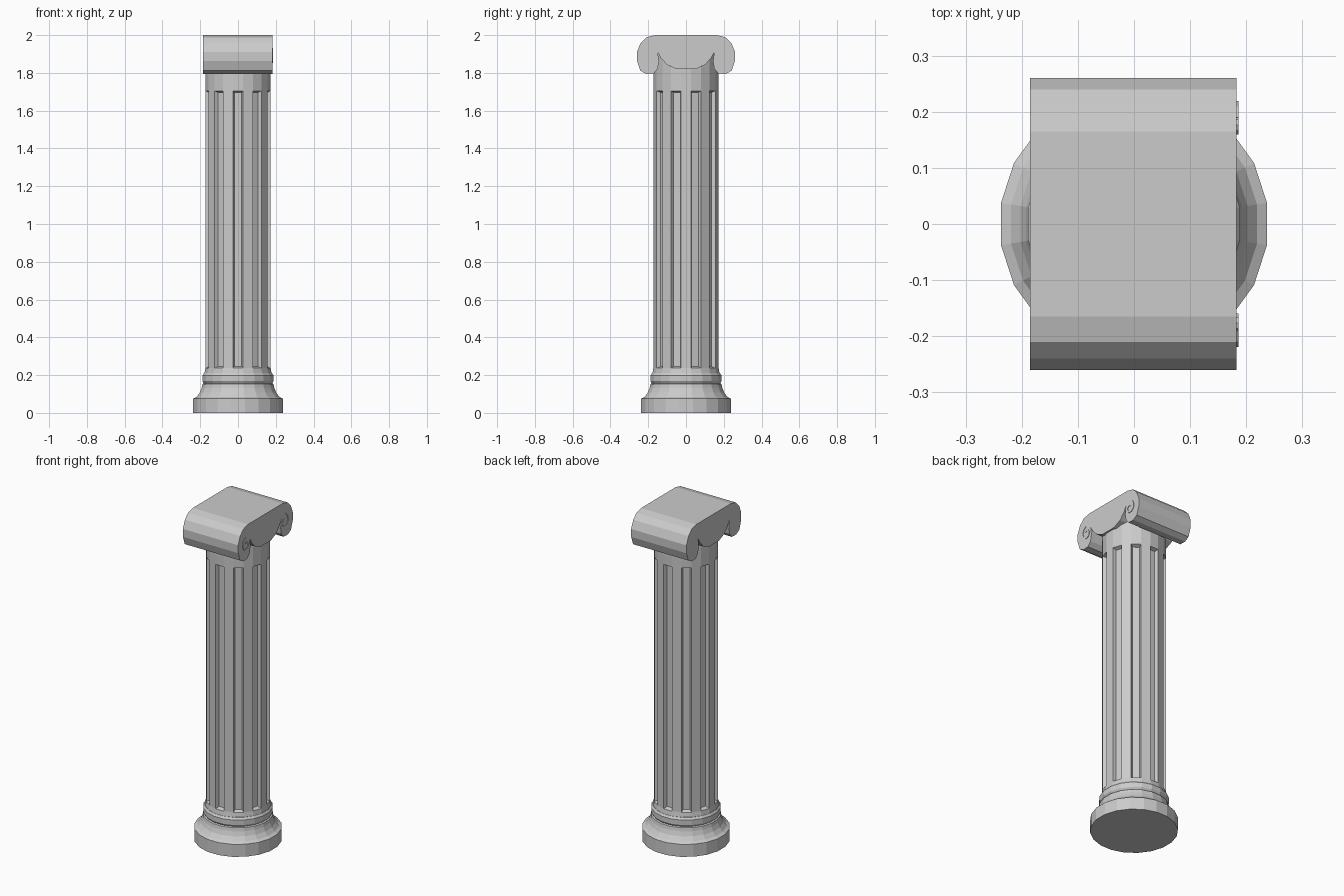
import bpy, bmesh
from math import sin, cos, pi, radians, atan2

if "Cube" in bpy.data.objects:
    bpy.data.objects.remove(bpy.data.objects["Cube"])

SIDES = 20


def finish(bm, name):
    bmesh.ops.recalc_face_normals(bm, faces=bm.faces)
    mesh = bpy.data.meshes.new(name)
    bm.to_mesh(mesh)
    bm.free()
    obj = bpy.data.objects.new(name, mesh)
    bpy.context.collection.objects.link(obj)
    return obj


def lathe(profile):
    """Closed turned solid, with flat sides facing the axes."""
    bm = bmesh.new()
    rings = [[bm.verts.new((r * cos((i + .5) * 2 * pi / SIDES),
                            r * sin((i + .5) * 2 * pi / SIDES), z))
              for i in range(SIDES)] for r, z in profile]
    for a, b in zip(rings, rings[1:]):
        for i in range(SIDES):
            j = (i + 1) % SIDES
            bm.faces.new((a[i], a[j], b[j], b[i]))
    bm.faces.new(rings[0][::-1])
    bm.faces.new(rings[-1])
    bmesh.ops.recalc_face_normals(bm, faces=bm.faces)
    return bm


def prism_x(bm, outline, x0, x1):
    """Extrude a (y, z) outline along x."""
    a = [bm.verts.new((x0, y, z)) for y, z in outline]
    b = [bm.verts.new((x1, y, z)) for y, z in outline]
    n = len(a)
    bm.faces.new(a[::-1])
    bm.faces.new(b)
    for i in range(n):
        j = (i + 1) % n
        bm.faces.new((a[i], a[j], b[j], b[i]))


# Moulded base
finish(lathe([(.24, 0), (.24, .075), (.222, .085), (.205, .107), (.195, .132),
              (.191, .152), (.183, .156), (.191, .168), (.191, .198),
              (.182, .21)]), "base")

# Shaft: every second side is sunk into a flute
bm = lathe([(.181, .205), (.175, .237), (.175, 1.705), (.175, 1.92)])
flutes = []
for f in bm.faces:
    c = f.calc_center_median()
    if len(f.verts) == 4 and .9 < c.z < 1.1:
        if round(atan2(c.y, c.x) / (2 * pi / SIDES)) % 2:
            flutes.append(f)
bmesh.ops.inset_individual(bm, faces=flutes, thickness=.012, depth=-.02)
finish(bm, "fluted_shaft")

# Scrolled capital: half outline mirrored across y
half = [(.165, 2.0), (.21, 1.988), (.24, 1.958), (.26, 1.91), (.259, 1.862),
        (.242, 1.812), (.212, 1.795), (.172, 1.796), (.15, 1.822),
        (.143, 1.862), (.15, 1.91), (.132, 1.877), (.1, 1.843), (.05, 1.82)]
bm = bmesh.new()
prism_x(bm, half + [(-y, z) for y, z in reversed(half)], -.185, .183)
finish(bm, "scroll_capital")

# Raised curls on the right face of the capital
for side, label in ((1, "back"), (-1, "front")):
    inner, outer = [], []
    for k in range(13):
        t = k / 12
        ang = radians(100 + 400 * t)
        r = .043 - .03 * t
        w = .004 + .006 * sin(pi * t)
        for pts, rad in ((inner, r - w), (outer, r)):
            pts.append((side * (.182 - rad * cos(ang)), 1.885 + rad * 1.1 * sin(ang)))
    bm = bmesh.new()
    prism_x(bm, outer + inner[::-1], .18, .186)
    finish(bm, label + "_curl")
